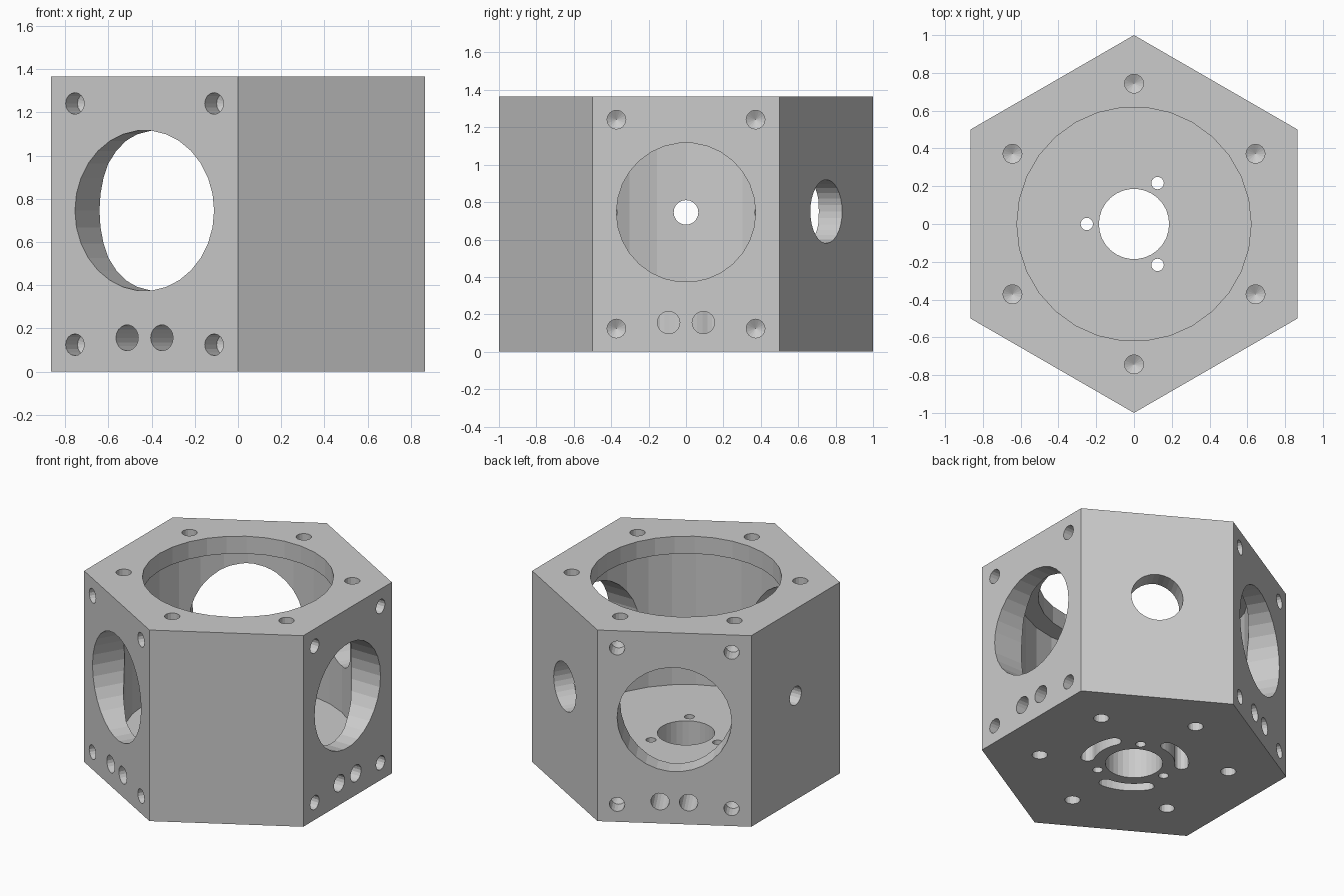
import bpy
import bmesh
from math import cos, sin, pi, radians
from mathutils import Matrix, Vector

if "Cube" in bpy.data.objects:
    bpy.data.objects.remove(bpy.data.objects["Cube"])

HEIGHT = 1.365
APOTHEM = cos(pi / 6)
BOLT_R = 0.05
PORT_Z = 0.745

grey = bpy.data.materials.new("plain grey")
grey.use_nodes = True
grey.diffuse_color = (0.6, 0.6, 0.6, 1)
grey.node_tree.nodes["Principled BSDF"].inputs["Base Color"].default_value = (0.6, 0.6, 0.6, 1)


def circle(r, sides):
    return [(r * cos(2 * pi * i / sides), r * sin(2 * pi * i / sides)) for i in range(sides)]


def prism(name, outline, z0, z1, matrix=Matrix(), tip=0):
    """Extrude an outline from z0 to z1, with an optional drill point below z0."""
    bm = bmesh.new()
    low = [bm.verts.new((x, y, z0)) for x, y in outline]
    high = [bm.verts.new((x, y, z1)) for x, y in outline]
    n = len(outline)
    point = bm.verts.new((0, 0, z0 - tip)) if tip else None
    for i in range(n):
        j = (i + 1) % n
        bm.faces.new((low[i], low[j], high[j], high[i]))
        if tip:
            bm.faces.new((point, low[j], low[i]))
    if not tip:
        bm.faces.new(low[::-1])
    bm.faces.new(high)
    bmesh.ops.recalc_face_normals(bm, faces=bm.faces[:])
    bm.transform(matrix)
    mesh = bpy.data.meshes.new(name)
    bm.to_mesh(mesh)
    bm.free()
    mesh.materials.append(grey)
    obj = bpy.data.objects.new(name, mesh)
    bpy.context.scene.collection.objects.link(obj)
    return obj


def cut(*args, **kwargs):
    """Subtract a prism from the body and discard the cutter."""
    cutter = prism("cutter", *args, **kwargs)
    cutter.hide_render = True
    mod = body.modifiers.new("cut", 'BOOLEAN')
    mod.operation = 'DIFFERENCE'
    mod.solver = 'EXACT'
    mod.object = cutter
    bpy.context.view_layer.update()
    graph = bpy.context.evaluated_depsgraph_get()
    result = bpy.data.meshes.new_from_object(body.evaluated_get(graph))
    body.modifiers.clear()
    body.data = result
    bpy.data.objects.remove(cutter)


def side(angle, across, z):
    """Frame on a side wall: local z points outwards, origin on the wall."""
    frame = Matrix(((0, 0, 1, APOTHEM), (1, 0, 0, across), (0, 1, 0, z), (0, 0, 0, 1)))
    return Matrix.Rotation(radians(angle), 4, 'Z') @ frame


# Hexagonal body
corners = [(cos(radians(a)), sin(radians(a))) for a in range(30, 390, 60)]
body = prism("hexagonal_housing", corners, 0, HEIGHT)

# Round chamber, narrower top opening and floor hole
cut(circle(0.743, 30), 0.248, 1.241)
cut(circle(0.62, 30), 1.0, HEIGHT + 0.1)
cut(circle(0.186, 30), -0.1, 0.4)

# Three walls with a large port, four bolt holes and two cable holes
for angle in (0, 120, 240):
    cut(circle(0.372, 30), -0.45, 0.1, side(angle, 0, PORT_Z))
    for s in (-1, 1):
        for z in (0.124, HEIGHT - 0.124):
            cut(circle(BOLT_R, 16), -0.11, 0.1, side(angle, s * 0.372, z), tip=0.028)

# Medium port and small port in two of the other walls
cut(circle(0.17, 30), -0.4, 0.1, side(60, 0, 0.75))
cut(circle(0.066, 20), -0.4, 0.1, side(180, 0, PORT_Z))

# Blind bolt holes in the top rim and underside, near each corner
flip = Matrix.Rotation(pi, 4, 'X')
for x, y in corners:
    cut(circle(BOLT_R, 16), -0.09, 0.1,
        Matrix.Translation((x * 0.743, y * 0.743, HEIGHT)), tip=0.026)
    cut(circle(BOLT_R, 16), -0.11, 0.1,
        Matrix.Translation((x * 0.62, y * 0.62, 0)) @ flip, tip=0.028)

# Small through holes around the floor hole
for a in (60, 180, 300):
    cut(circle(0.033, 16), -0.1, 0.4,
        Matrix.Translation((0.25 * cos(radians(a)), 0.25 * sin(radians(a)), 0)))

# Curved blind slots under the floor, met by the cable holes
MID, HALF, SWEEP = 0.31, 0.045, radians(26)


def slot_outline():
    pts = []
    for r, s in ((MID + HALF, 1), (MID - HALF, -1)):
        for i in range(9):
            a = s * SWEEP * (i / 4 - 1)
            pts.append((r * cos(a), r * sin(a)))
        # rounded end
        for i in range(1, 6):
            t = s * SWEEP + pi * i / 6 + (0 if s > 0 else pi)
            centre = Vector((MID * cos(SWEEP), s * MID * sin(SWEEP)))
            pts.append((centre.x + HALF * cos(t), centre.y + HALF * sin(t)))
    return pts


for angle in (0, 120, 240):
    cut(slot_outline(), -0.1, 0.217, Matrix.Rotation(radians(angle), 4, 'Z'))
    for s in (-1, 1):
        cut(circle(0.06, 18), -0.566, 0.1, side(angle, s * 0.093, 0.156))

for poly in body.data.polygons:
    poly.use_smooth = False
